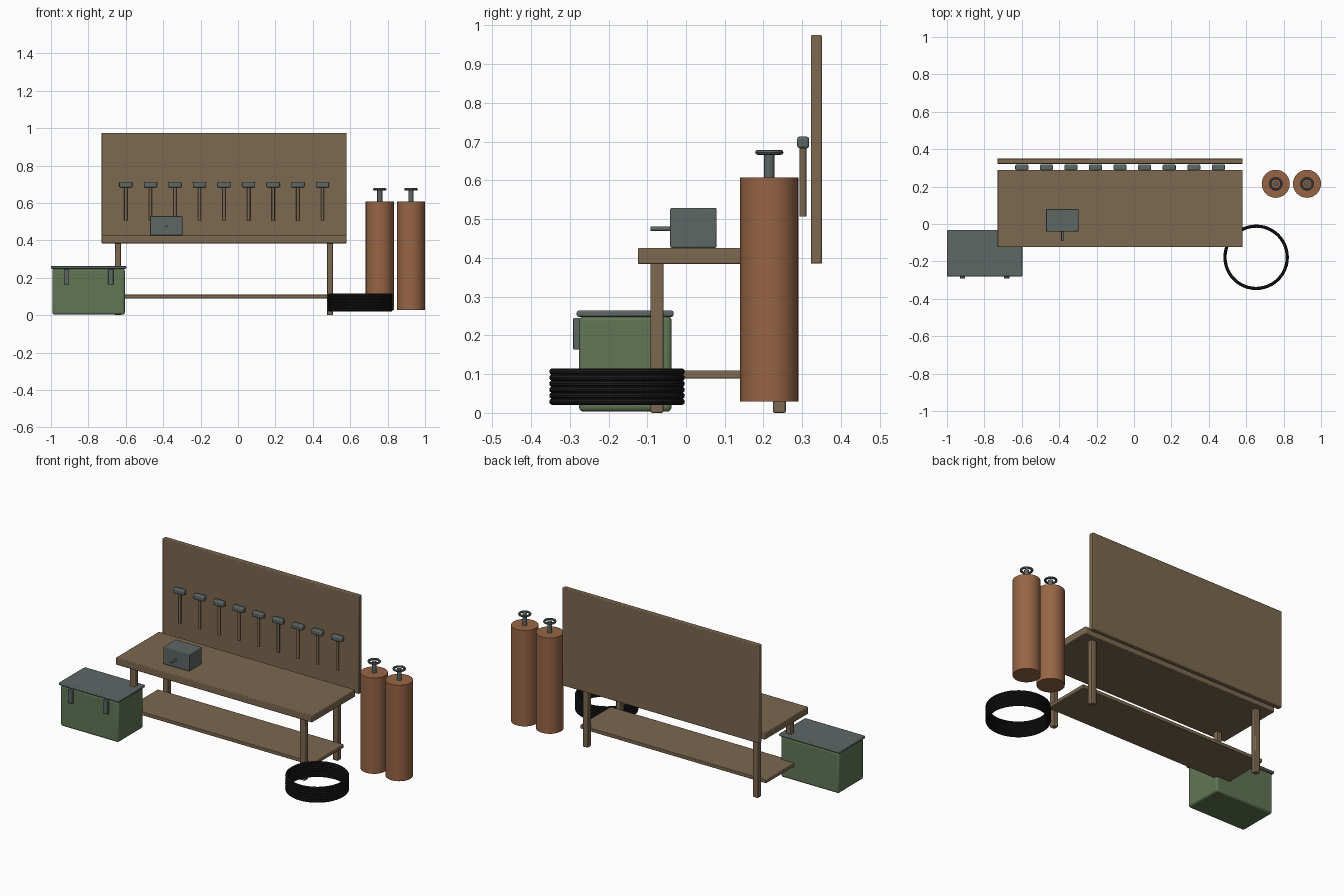
import bpy, math

if "Cube" in bpy.data.objects:
    bpy.data.objects.remove(bpy.data.objects["Cube"])


def material(name, rgb):
    m = bpy.data.materials.new(name)
    m.diffuse_color = (*rgb, 1)
    m.use_nodes = True
    m.node_tree.nodes["Principled BSDF"].inputs["Base Color"].default_value = m.diffuse_color
    return m


WOOD = material("wood", (0.20, 0.14, 0.08))
METAL = material("grey_metal", (0.11, 0.135, 0.13))
GREEN = material("green_paint", (0.12, 0.18, 0.09))
COPPER = material("copper_paint", (0.31, 0.13, 0.06))
RUBBER = material("black_rubber", (0.012, 0.012, 0.012))


def finish(name, mat, bevel=0, segments=2):
    ob = bpy.context.object
    ob.name = name
    ob.data.materials.append(mat)
    if bevel:
        mod = ob.modifiers.new("bevel", 'BEVEL')
        mod.width = bevel
        mod.segments = segments
    bpy.ops.object.shade_smooth_by_angle(angle=math.radians(35))
    return ob


def box(name, x, y, z, mat, bevel=0.004, segments=2):
    """Box from (min, max) ranges on each axis."""
    bpy.ops.mesh.primitive_cube_add(size=1, location=[(a + b) / 2 for a, b in (x, y, z)])
    ob = bpy.context.object
    ob.scale = [b - a for a, b in (x, y, z)]
    bpy.ops.object.transform_apply(location=False, rotation=False, scale=True)
    return finish(name, mat, bevel, segments)


def rod(name, centre, radius, length, mat, sides=16, along_y=False, bevel=0):
    bpy.ops.mesh.primitive_cylinder_add(
        vertices=sides, radius=radius, depth=length, location=centre,
        rotation=(math.pi / 2 if along_y else 0, 0, 0))
    return finish(name, mat, bevel)


def ring(name, centre, major, minor, mat, steps=48, sides=10):
    bpy.ops.mesh.primitive_torus_add(location=centre, major_radius=major, minor_radius=minor,
                                     major_segments=steps, minor_segments=sides)
    return finish(name, mat)


# Workbench: top, shelf, legs and back board
CX, CY = -0.075, 0.083
box("bench_top", (-0.73, 0.58), (-0.124, 0.29), (0.384, 0.426), WOOD)
box("lower_shelf", (-0.695, 0.545), (-0.06, 0.23), (0.089, 0.11), WOOD, 0.003)
for sx, side in ((-1, "left"), (1, "right")):
    for sy, end in ((-1, "front"), (1, "back")):
        x, y = CX + sx * 0.567, CY + sy * 0.158
        box(f"{end}_{side}_leg", (x - 0.0165, x + 0.0165), (y - 0.0165, y + 0.0165),
            (0, 0.388), WOOD)
box("tool_board", (-0.73, 0.58), (0.322, 0.351), (0.385, 0.975), WOOD)

# Row of hammers hanging on the board
for i in range(9):
    x = -0.6 + i * 0.1314
    box(f"hammer_head_{i + 1}", (x - 0.035, x + 0.035), (0.287, 0.318), (0.683, 0.713),
        METAL, 0.006)
    rod(f"hammer_handle_{i + 1}", (x, 0.302, 0.597), 0.0085, 0.18, WOOD, 12)

# Small vise block with a handle
box("vise_body", (-0.471, -0.297), (-0.041, 0.079), (0.426, 0.529), METAL, 0.004)
rod("vise_handle", (-0.383, -0.063, 0.475), 0.006, 0.056, METAL, 12, along_y=True)

# Storage chest with lid and latches
box("chest_body", (-0.992, -0.605), (-0.276, -0.037), (0.003, 0.25), GREEN, 0.012, 3)
box("chest_lid", (-1.0, -0.597), (-0.282, -0.032), (0.248, 0.264), METAL, 0.005)
for i, x in enumerate((-0.917, -0.68)):
    box(f"chest_latch_{i + 1}", (x - 0.014, x + 0.014), (-0.291, -0.274), (0.163, 0.245),
        METAL, 0.003)

# Gas cylinders with neck and valve wheel
for i, x in enumerate((0.758, 0.925)):
    rod(f"gas_cylinder_{i + 1}", (x, 0.215, 0.318), 0.075, 0.578, COPPER, 32)
    rod(f"cylinder_neck_{i + 1}", (x, 0.215, 0.638), 0.0135, 0.068, METAL, 16)
    ring(f"valve_wheel_{i + 1}", (x, 0.215, 0.6725), 0.03, 0.0065, METAL, 24, 8)

# Coiled hose on the floor
for i in range(6):
    ring(f"hose_coil_{i + 1}", (0.653, -0.178, 0.029 + i * 0.0155), 0.1665, 0.0085, RUBBER)
